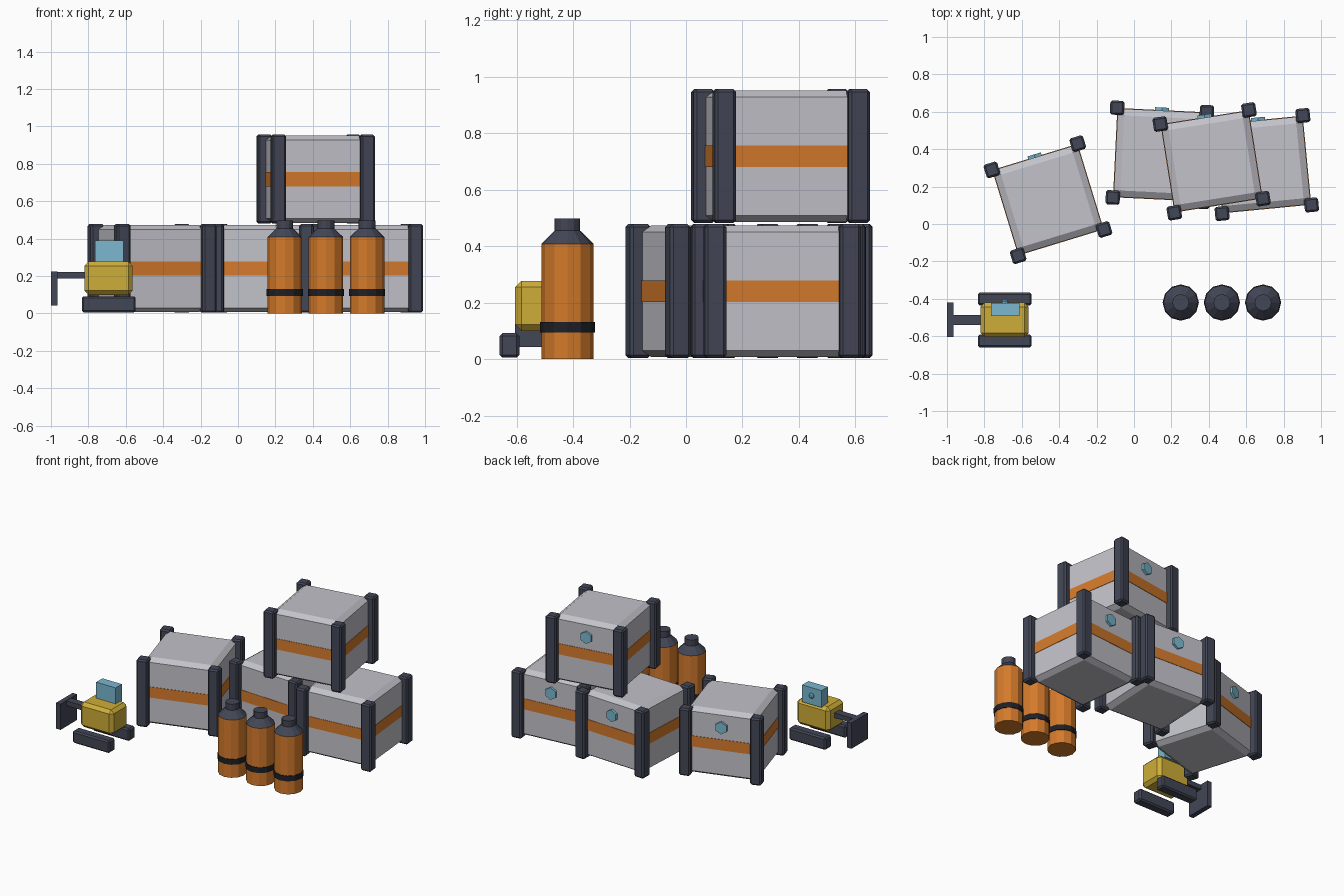
import bpy, bmesh
from math import radians, pi
from mathutils import Matrix, Vector

cube = bpy.data.objects.get("Cube")
if cube:
    bpy.data.objects.remove(cube, do_unlink=True)


def material(name, rgb):
    # colours are given as display values and converted to linear
    lin = [c / 12.92 if c <= 0.04045 else ((c + 0.055) / 1.055) ** 2.4 for c in rgb]
    m = bpy.data.materials.new(name)
    m.use_nodes = True
    m.diffuse_color = (*lin, 1)
    m.node_tree.nodes["Principled BSDF"].inputs["Base Color"].default_value = (*lin, 1)
    return m


GREY = material("light grey panel", (0.76, 0.76, 0.79))
SLATE = material("dark slate metal", (0.26, 0.275, 0.335))
ORANGE = material("orange paint", (0.83, 0.48, 0.17))
YELLOW = material("yellow paint", (0.81, 0.68, 0.22))
TEAL = material("pale teal", (0.48, 0.72, 0.81))
BLACK = material("black rubber", (0.12, 0.125, 0.15))


def finish(name, bm, mat, matrix=Matrix()):
    bm.transform(matrix)
    bmesh.ops.recalc_face_normals(bm, faces=bm.faces)
    mesh = bpy.data.meshes.new(name)
    bm.to_mesh(mesh)
    bm.free()
    mesh.materials.append(mat)
    ob = bpy.data.objects.new(name, mesh)
    bpy.context.collection.objects.link(ob)
    return ob


def box(name, lo, hi, mat, bevel=0, matrix=Matrix()):
    lo, hi = Vector(lo), Vector(hi)
    bm = bmesh.new()
    bmesh.ops.create_cube(bm, size=1)
    bm.transform(Matrix.Translation((lo + hi) / 2) @ Matrix.Diagonal((*(hi - lo), 1)))
    if bevel:
        bmesh.ops.bevel(bm, geom=bm.edges[:], offset=bevel, segments=1,
                        affect='EDGES', profile=0.5)
    return finish(name, bm, mat, matrix)


def lathe(name, profile, sides, mat, matrix=Matrix(), turn=0):
    # stack of (radius, height) rings joined by flat sides
    bm = bmesh.new()
    rings = []
    for r, z in profile:
        rings.append([bm.verts.new(Matrix.Rotation(turn + 2 * pi * i / sides, 3, 'Z')
                                   @ Vector((r, 0, z))) for i in range(sides)])
    for a, b in zip(rings, rings[1:]):
        for i in range(sides):
            j = (i + 1) % sides
            bm.faces.new((a[i], a[j], b[j], b[i]))
    bm.faces.new(rings[0])
    bm.faces.new(rings[-1])
    return finish(name, bm, mat, matrix)


def crate(label, x, y, z, angle):
    m = Matrix.Translation((x, y, z)) @ Matrix.Rotation(radians(angle), 4, 'Z')
    half, post, q = 0.236, 0.038, 2 ** 0.5
    # panelled body with chamfered rims
    lathe(label + "_body", [((half - 0.035) * q, 0.007), (half * q, 0.03),
                            (half * q, 0.45), ((half - 0.035) * q, 0.474)],
          4, GREY, m, pi / 4)
    s = half + 0.003
    box(label + "_stripe", (-s, -s, 0.202), (s, s, 0.278), ORANGE, 0, m)
    # corner posts
    for sx, side in ((-1, "right"), (1, "left")):
        for sy, end in ((-1, "front"), (1, "back")):
            cx, cy = sx * 0.24, sy * 0.24
            box(f"{label}_{end}_{side}_post", (cx - post, cy - post, 0.004),
                (cx + post, cy + post, 0.478), SLATE, 0.01, m)
    # hexagonal latch on the back
    latch = m @ Matrix.Translation((0, half - 0.005, 0.365)) @ Matrix.Rotation(-pi / 2, 4, 'X')
    lathe(label + "_latch", [(0.043, 0), (0.043, 0.022)], 6, TEAL, latch, pi / 2)


crate("left_crate", 0.687, 0.318, 0, 5.5)
crate("middle_crate", 0.138, 0.37, 0, -2.8)
crate("right_crate", -0.46, 0.13, 0, 17)
crate("top_crate", 0.415, 0.335, 0.478, 9)

# gas bottles
for n, x in enumerate((0.25, 0.47, 0.69), 1):
    at = Matrix.Translation((x, -0.42, 0))
    lathe(f"bottle_{n}_tank", [(0.0925, 0), (0.0925, 0.408)], 12, ORANGE, at)
    lathe(f"bottle_{n}_shoulder", [(0.0925, 0.408), (0.045, 0.455), (0.045, 0.498)],
          12, SLATE, at)
    lathe(f"bottle_{n}_band", [(0.097, 0.094), (0.097, 0.132)], 12, BLACK, at)

# small tracked loader
CY = -0.513
box("loader_body", (-0.82, CY - 0.092, 0.1), (-0.563, CY + 0.092, 0.277), YELLOW, 0.022)
for side, s in (("front", -1), ("back", 1)):
    c = CY + s * 0.112
    box(f"loader_{side}_track", (-0.835, c - 0.035, 0.005), (-0.547, c + 0.035, 0.092),
        SLATE, 0.01)
box("loader_head", (-0.765, -0.492, 0.27), (-0.613, -0.422, 0.39), TEAL)
box("loader_arm", (-0.97, CY - 0.026, 0.188), (-0.8, CY + 0.026, 0.222), SLATE)
box("loader_blade", (-1, CY - 0.092, 0.042), (-0.965, CY + 0.092, 0.224), SLATE)
lens = Matrix.Translation((-0.69, -0.424, 0.335)) @ Matrix.Rotation(-pi / 2, 4, 'X')
lathe("loader_lens", [(0.018, 0), (0.018, 0.01), (0.01, 0.017)], 8, TEAL, lens)
